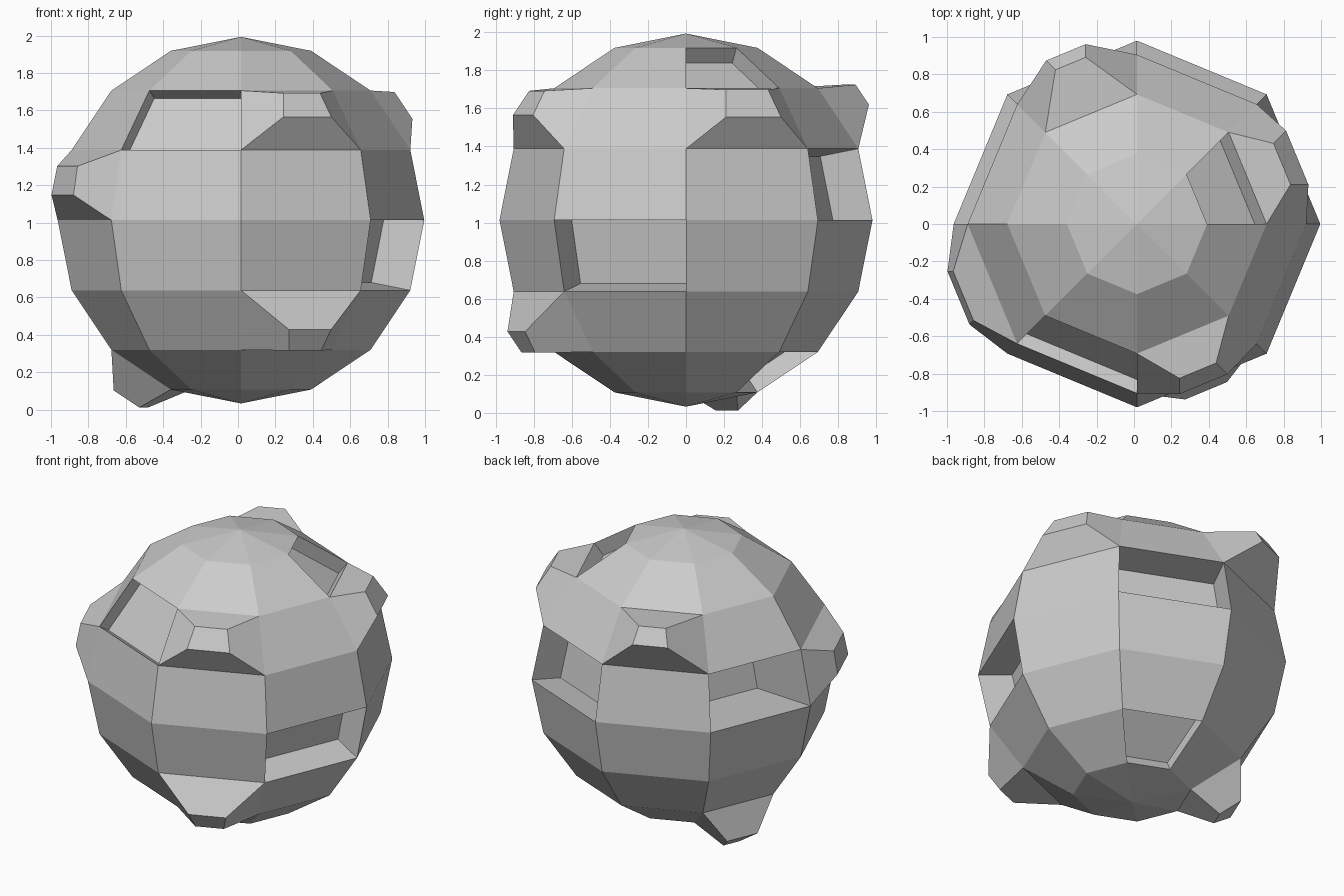
import bpy, bmesh, math
from mathutils import Vector

if "Cube" in bpy.data.objects:
    bpy.data.objects.remove(bpy.data.objects["Cube"])

R = 0.98
CENTRE = Vector((0.016, 0.0, 1.013))

# low-poly ball: 8 segments, 8 rings
bm = bmesh.new()
bmesh.ops.create_uvsphere(bm, u_segments=8, v_segments=8, radius=R)
bm.normal_update()

# index faces as (segment counted from +x, ring counted from the top)
cells = {}
for f in bm.faces:
    c = f.calc_center_median()
    seg = int((math.degrees(math.atan2(c.y, c.x)) % 360) // 45)
    mean_theta = sum(math.acos(max(-1, min(1, v.co.z / R))) for v in f.verts
                     if math.hypot(v.co.x, v.co.y) > 1e-4)
    n = sum(1 for v in f.verts if math.hypot(v.co.x, v.co.y) > 1e-4)
    if n == 4:
        cells[(seg, int(math.degrees(mean_theta / 4) // 22.5))] = f


def push(seg, ring, depth, scale=1.0):
    """Extrude one facet along its normal and shrink the cap."""
    f = cells[(seg, ring)]
    normal = f.normal.copy()
    pivot = f.calc_center_median_weighted()
    cap = bmesh.ops.extrude_discrete_faces(bm, faces=[f])['faces'][0]
    for v in cap.verts:
        v.co = pivot + (v.co - pivot) * scale + normal * depth


# raised knobs: segment, ring, height, cap scale
for knob in [(6, 2, 0.17, 0.40), (0, 2, 0.165, 0.45), (2, 2, 0.255, 0.33),
             (4, 3, 0.15, 0.41), (6, 5, 0.22, 0.35), (3, 6, 0.205, 0.43)]:
    push(*knob)

# sunken pockets: segment, ring, depth, floor scale
for pocket in [(5, 2, -0.08, 1), (0, 1, -0.10, 1), (7, 4, -0.23, 1),
               (1, 3, -0.22, 1), (3, 3, -0.48, 0.75), (1, 6, -0.10, 1)]:
    push(*pocket)

bmesh.ops.translate(bm, verts=bm.verts, vec=CENTRE)
mesh = bpy.data.meshes.new("rock_ball")
bm.to_mesh(mesh)
bm.free()
bpy.context.collection.objects.link(bpy.data.objects.new("rock_ball", mesh))
